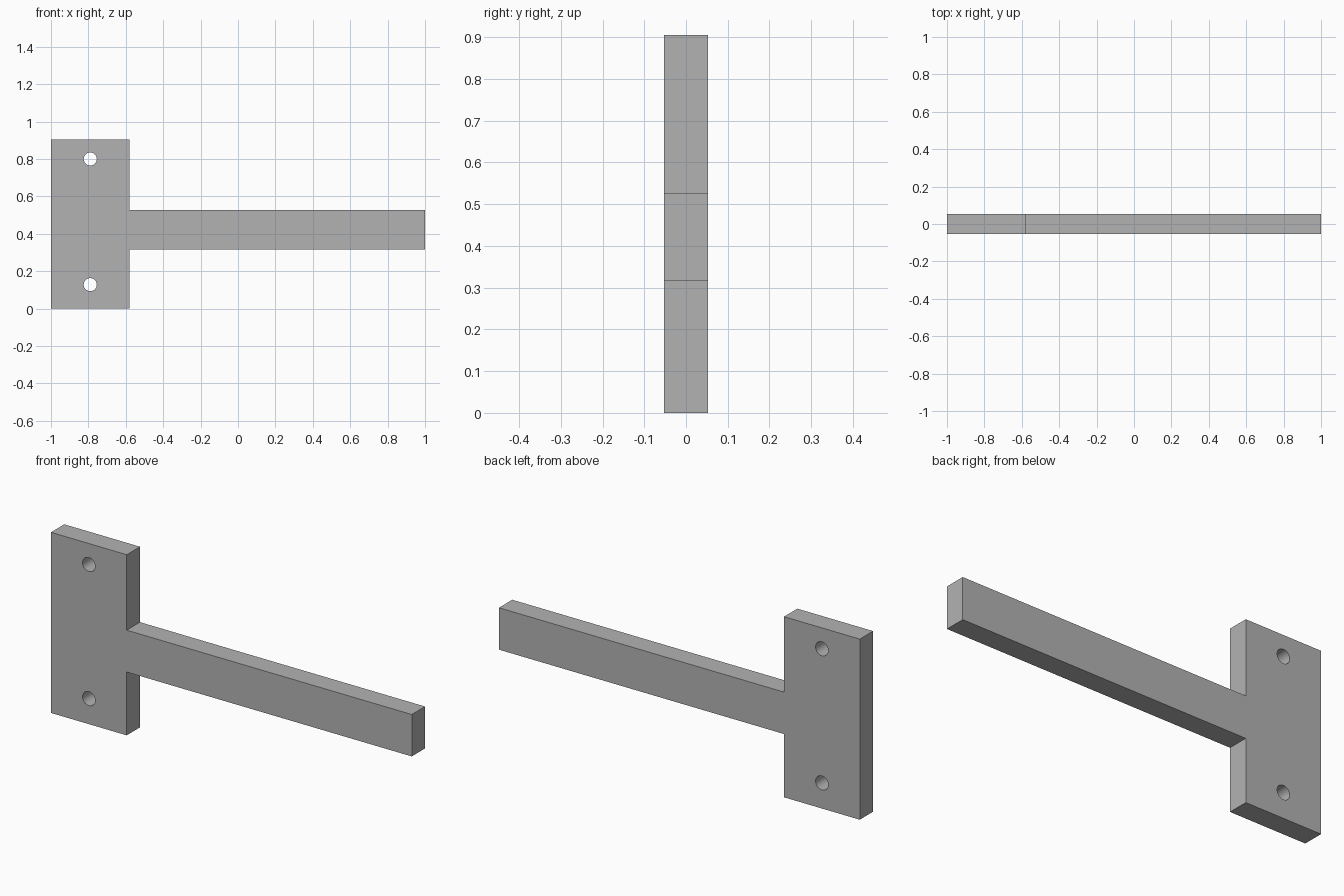
import bpy, bmesh, math

cube = bpy.data.objects.get("Cube")
if cube:
    bpy.data.objects.remove(cube, do_unlink=True)

THICK = 0.105
TOP = 0.905
PLATE_X = -0.58
ARM_LOW, ARM_HIGH = 0.317, 0.527

grey = bpy.data.materials.new("plain grey")
grey.use_nodes = True
colour = (0.45, 0.45, 0.45, 1)
grey.diffuse_color = colour
grey.node_tree.nodes["Principled BSDF"].inputs["Base Color"].default_value = colour

# T-shaped bracket: mounting plate and arm as one extruded profile
profile = [(-1, 0), (PLATE_X, 0), (PLATE_X, ARM_LOW), (1, ARM_LOW),
           (1, ARM_HIGH), (PLATE_X, ARM_HIGH), (PLATE_X, TOP), (-1, TOP)]
bm = bmesh.new()
face = bm.faces.new([bm.verts.new((x, -THICK / 2, z)) for x, z in profile])
extruded = bmesh.ops.extrude_face_region(bm, geom=[face])["geom"]
moved = [v for v in extruded if isinstance(v, bmesh.types.BMVert)]
bmesh.ops.translate(bm, verts=moved, vec=(0, THICK, 0))
bmesh.ops.recalc_face_normals(bm, faces=bm.faces)
mesh = bpy.data.meshes.new("bracket")
bm.to_mesh(mesh)
bm.free()
bracket = bpy.data.objects.new("bracket", mesh)
bpy.context.collection.objects.link(bracket)
mesh.materials.append(grey)

# Two screw holes through the plate
for z in (0.128, 0.8):
    bpy.ops.mesh.primitive_cylinder_add(vertices=32, radius=0.035, depth=THICK * 3,
                                        location=(-0.79, 0, z),
                                        rotation=(math.pi / 2, 0, 0))
    cutter = bpy.context.object
    cutter.name = "hole_cutter"
    cutter.hide_render = True
    cutter.data.materials.append(grey)
    bpy.context.view_layer.objects.active = bracket
    cut = bracket.modifiers.new("screw_hole", "BOOLEAN")
    cut.operation = "DIFFERENCE"
    cut.solver = "EXACT"
    cut.object = cutter
    bpy.ops.object.modifier_apply(modifier=cut.name)
    bpy.data.objects.remove(cutter, do_unlink=True)

# Smooth hole walls, sharp edges elsewhere
bpy.ops.object.select_all(action="DESELECT")
bracket.select_set(True)
bpy.context.view_layer.objects.active = bracket
bpy.ops.object.shade_smooth_by_angle(angle=math.radians(30))
